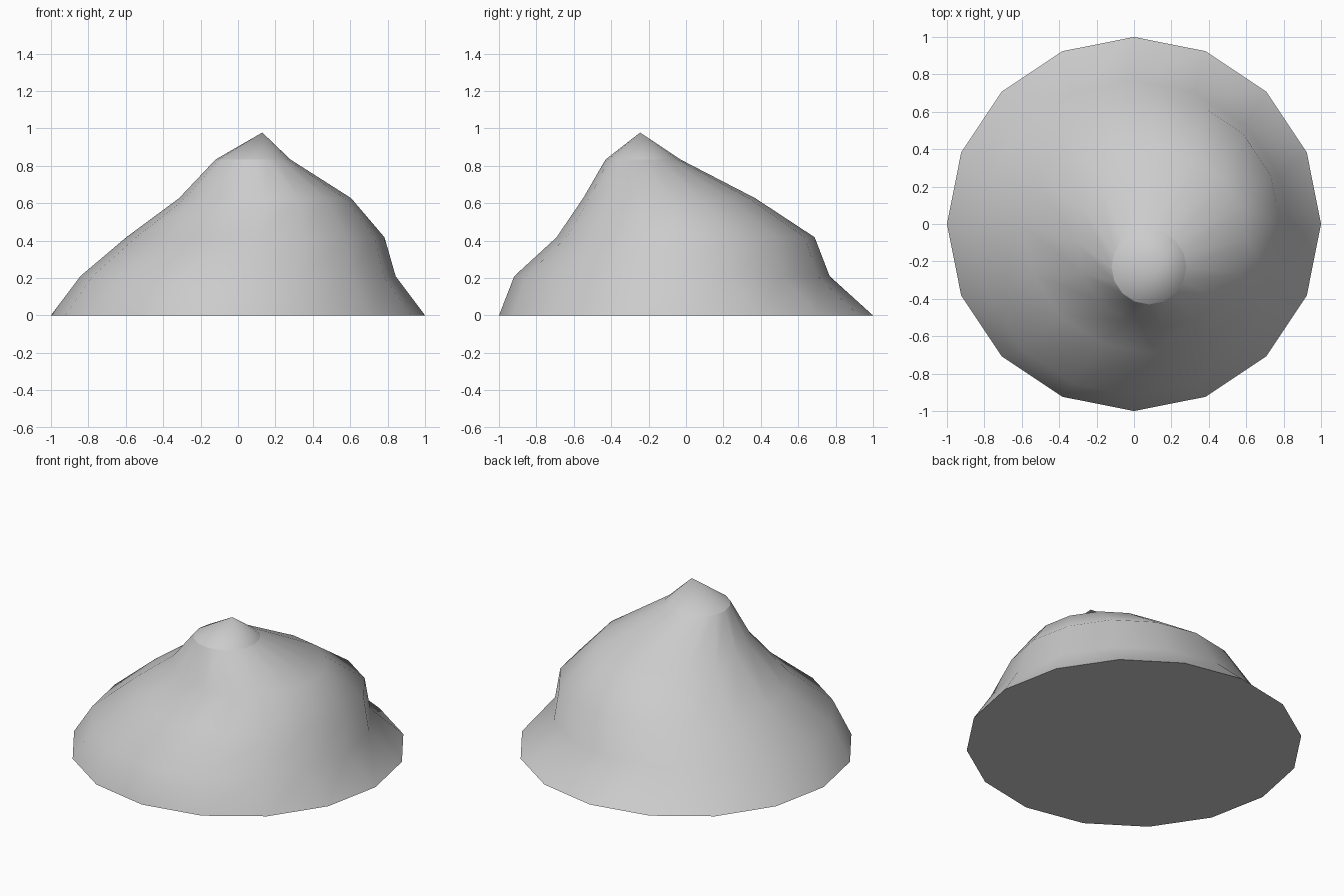
import bpy, bmesh
from math import cos, sin, pi

if "Cube" in bpy.data.objects:
    bpy.data.objects.remove(bpy.data.objects["Cube"])

SIDES = 16
# Contour rings of the hill: centre x, centre y, radius, height
RINGS = [
    (0.0, 0.0, 1.0, 0.0),
    (0.0, -0.075, 0.843, 0.21),
    (0.093, -0.002, 0.69, 0.418),
    (0.145, -0.09, 0.46, 0.627),
    (0.08, -0.23, 0.2, 0.834),
]
PEAK = (0.13, -0.245, 0.978)

bm = bmesh.new()


def add_ring(cx, cy, r, z):
    return [bm.verts.new((cx + r * cos(2 * pi * i / SIDES),
                          cy + r * sin(2 * pi * i / SIDES), z))
            for i in range(SIDES)]


rings = [add_ring(*ring) for ring in RINGS]

# Slopes between neighbouring contours
for low, high in zip(rings, rings[1:]):
    for i in range(SIDES):
        j = (i + 1) % SIDES
        bm.faces.new((low[i], low[j], high[j], high[i]))

# Pointed summit and flat underside
peak = bm.verts.new(PEAK)
top = rings[-1]
for i in range(SIDES):
    bm.faces.new((top[i], top[(i + 1) % SIDES], peak))
bm.faces.new(rings[0][::-1])

# Smooth slopes, with creases around the summit and the base
for f in bm.faces:
    f.smooth = True
for ring in (rings[0], top):
    for i in range(SIDES):
        bm.edges.get((ring[i], ring[(i + 1) % SIDES])).smooth = False

mesh = bpy.data.meshes.new("hill")
bm.to_mesh(mesh)
bm.free()
hill = bpy.data.objects.new("hill", mesh)
bpy.context.collection.objects.link(hill)
